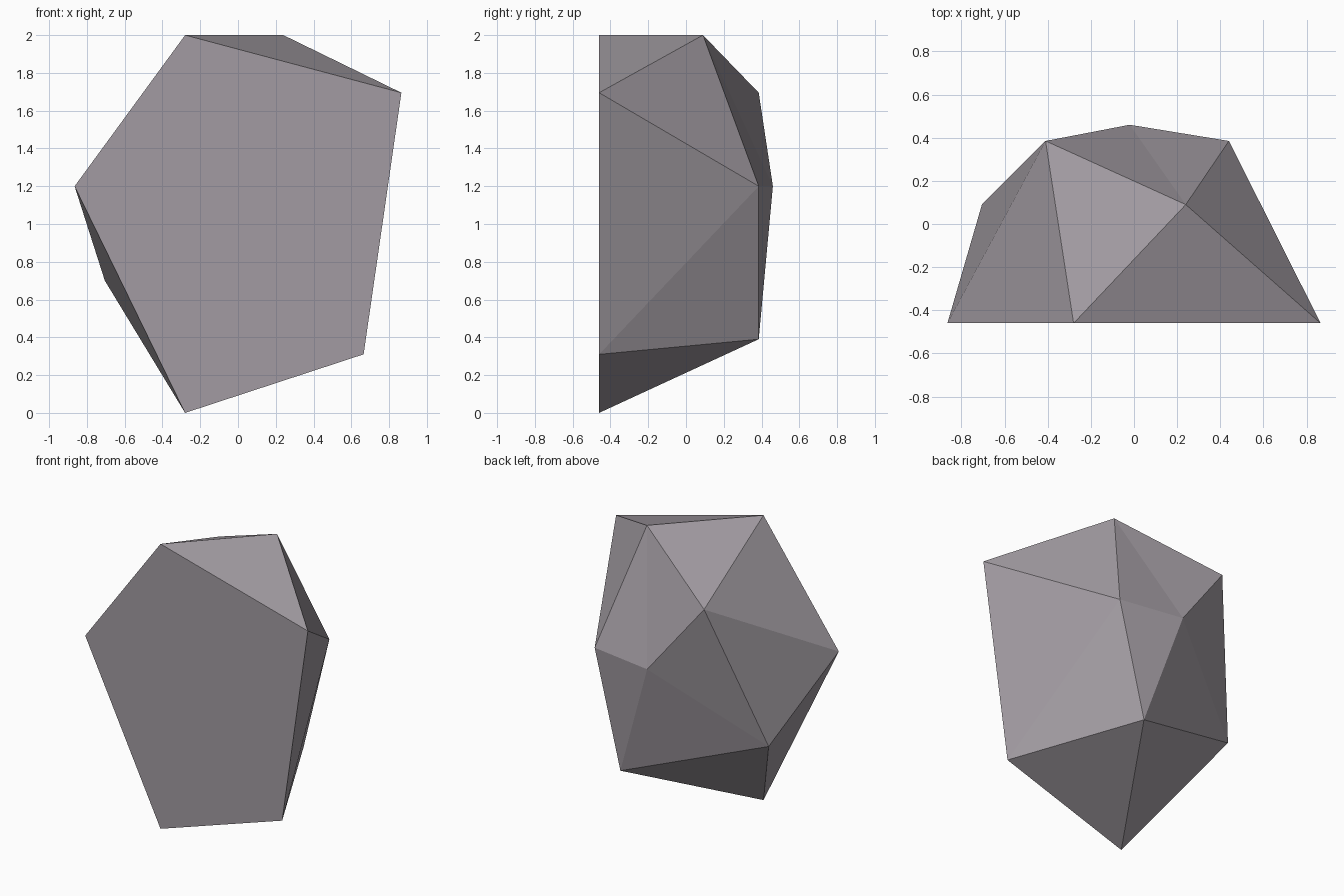
import bpy
import bmesh

default_cube = bpy.data.objects.get("Cube")
if default_cube:
    bpy.data.objects.remove(default_cube, do_unlink=True)


def make_material(name, colour):
    material = bpy.data.materials.new(name)
    material.use_nodes = True
    material.diffuse_color = colour
    shader = next(n for n in material.node_tree.nodes if n.type == "BSDF_PRINCIPLED")
    shader.inputs["Base Color"].default_value = colour
    shader.inputs["Roughness"].default_value = 0.9
    return material


# Corners of the faceted boulder: the first five lie on its flat front
FRONT_Y = -0.46
corners = {
    "A": (-0.28, FRONT_Y, 2),
    "B": (0.865, FRONT_Y, 1.695),
    "C": (0.665, FRONT_Y, 0.31),
    "D": (-0.28, FRONT_Y, 0),
    "E": (-0.865, FRONT_Y, 1.2),
    "F": (-0.705, 0.09, 0.7),
    "G": (0.44, 0.385, 1.2),
    "H": (-0.41, 0.385, 1.695),
    "I": (-0.02, 0.46, 1.2),
    "K": (0.24, 0.385, 0.39),
    "T": (0.24, 0.09, 2),
}

# Flat front, crown, left flank, back, right flank and underside facets
facets = (
    "EDCBA "
    "ATB ATH "
    "BTG BGC CGK "
    "TGI THI HIF IFK GIK "
    "AHE EHF FDE "
    "CKD FKD"
).split()


def build_faceted(name, points, faces, material):
    bm = bmesh.new()
    verts = {key: bm.verts.new(position) for key, position in points.items()}
    for face in faces:
        bm.faces.new([verts[key] for key in face])
    bmesh.ops.recalc_face_normals(bm, faces=bm.faces[:])
    mesh = bpy.data.meshes.new(name)
    bm.to_mesh(mesh)
    bm.free()
    mesh.materials.append(material)
    obj = bpy.data.objects.new(name, mesh)
    bpy.context.scene.collection.objects.link(obj)
    return obj


stone = make_material("stone grey", (0.36, 0.33, 0.36, 1))
build_faceted("boulder", corners, facets, stone)
